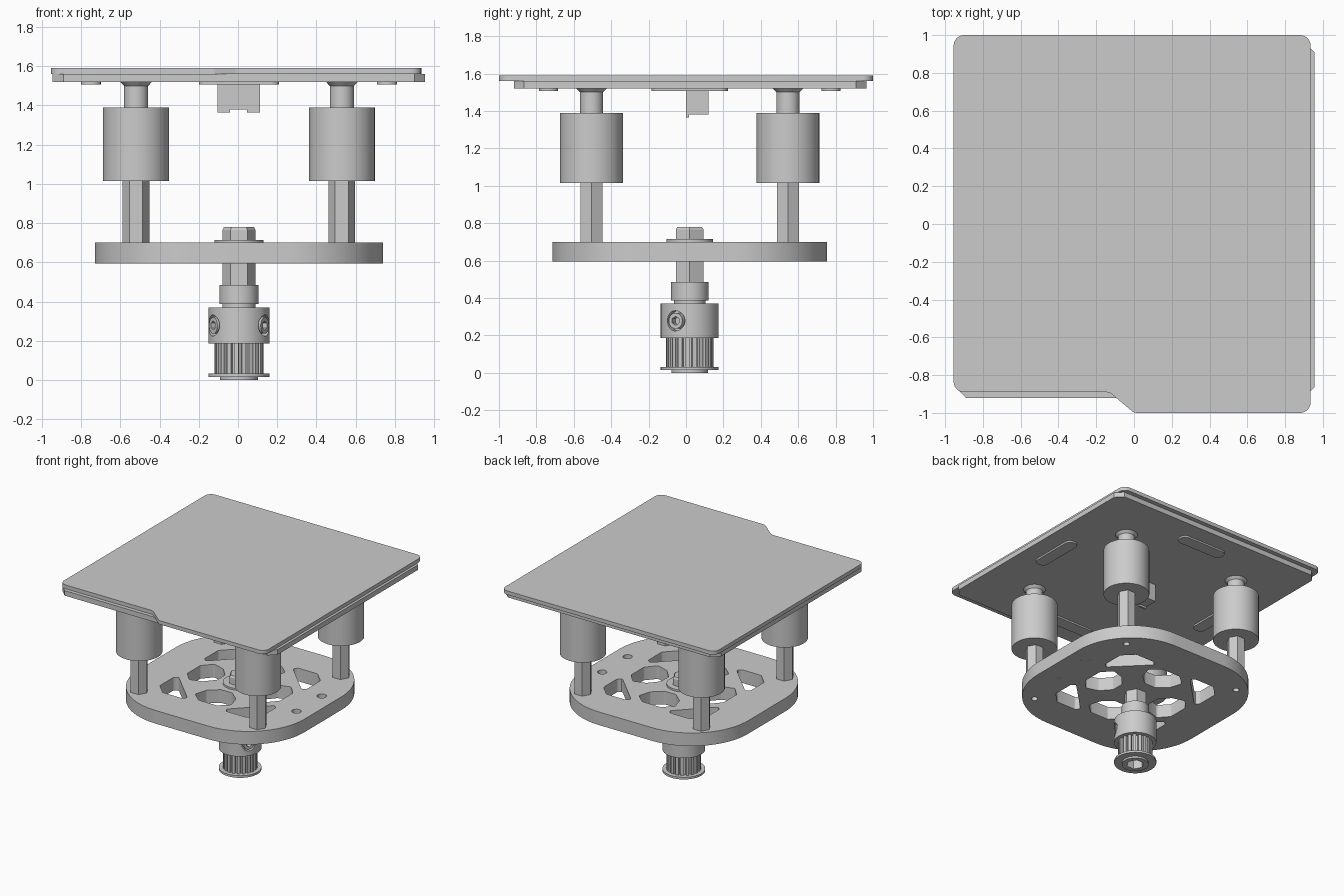
import bpy, bmesh, math
from mathutils import Vector, Matrix

cube = bpy.data.objects.get("Cube")
if cube:
    bpy.data.objects.remove(cube, do_unlink=True)

grey = bpy.data.materials.new("plain grey")
grey.use_nodes = True
color = (0.6, 0.6, 0.6, 1)
grey.diffuse_color = color
grey.node_tree.nodes["Principled BSDF"].inputs["Base Color"].default_value = color

CX, CY = 0.005, 0.02          # axis of the turning assembly
ARM = 0.525                   # post offset from the axis
parts = []


def add(name, mesh):
    obj = bpy.data.objects.new(name, mesh)
    bpy.context.collection.objects.link(obj)
    mesh.materials.clear()
    mesh.materials.append(grey)
    parts.append(obj)
    return obj


def ngon(n, r, x=0, y=0):
    return [(x + r * math.cos(math.tau * i / n), y + r * math.sin(math.tau * i / n))
            for i in range(n)]


def fillet(points, r, steps=6):
    """Round every corner of a polygon with an arc of radius r."""
    out = []
    for i, p in enumerate(points):
        p = Vector((*p, 0))
        a = (Vector((*points[i - 1], 0)) - p).normalized()
        b = (Vector((*points[(i + 1) % len(points)], 0)) - p).normalized()
        half = a.angle(b) / 2
        t = r / math.tan(half)
        c = p + (a + b).normalized() * r / math.sin(half)
        u, w = (p + a * t - c).normalized(), (p + b * t - c).normalized()
        out += [(c + u.slerp(w, k / steps) * r).to_2d() for k in range(steps + 1)]
    return out


def rect(x0, x1, y0, y1):
    return [(x0, y0), (x1, y0), (x1, y1), (x0, y1)]


def prism(name, z0, z1, outline, holes=(), x=0, y=0):
    """Extruded flat profile with optional holes."""
    curve = bpy.data.curves.new(name, 'CURVE')
    curve.dimensions = '2D'
    curve.fill_mode = 'BOTH'
    curve.extrude = (z1 - z0) / 2
    for loop in [outline, *holes]:
        spline = curve.splines.new('POLY')
        spline.points.add(len(loop) - 1)
        for pt, co in zip(spline.points, loop):
            pt.co = (co[0], co[1], 0, 1)
        spline.use_cyclic_u = True
    temp = bpy.data.objects.new(name + " profile", curve)
    bpy.context.collection.objects.link(temp)
    graph = bpy.context.evaluated_depsgraph_get()
    mesh = bpy.data.meshes.new_from_object(temp.evaluated_get(graph))
    bpy.data.objects.remove(temp, do_unlink=True)
    bm = bmesh.new()
    bm.from_mesh(mesh)
    bmesh.ops.remove_doubles(bm, verts=bm.verts, dist=1e-5)
    bmesh.ops.recalc_face_normals(bm, faces=bm.faces)
    bmesh.ops.translate(bm, verts=bm.verts, vec=(x, y, (z0 + z1) / 2))
    bm.to_mesh(mesh)
    bm.free()
    return add(name, mesh)


def cone(name, z0, z1, r0, r1, x=CX, y=CY, n=48):
    bm = bmesh.new()
    turn = Matrix.Translation((x, y, (z0 + z1) / 2)) @ Matrix.Rotation(math.pi / 2, 4, 'Z')
    bmesh.ops.create_cone(bm, cap_ends=True, segments=n, radius1=r0, radius2=r1,
                          depth=z1 - z0, matrix=turn)
    mesh = bpy.data.meshes.new(name)
    bm.to_mesh(mesh)
    bm.free()
    return add(name, mesh)


def disc(name, z0, z1, r, x=CX, y=CY, n=48):
    return cone(name, z0, z1, r, r, x, y, n)


# Top sheet with a stepped front edge, and the chamfered bed below it
sheet = [(-.955, -.89), (-.13, -.89), (0, -1), (.935, -1), (.935, 1), (-.955, 1)]
prism("top_sheet", 1.56, 1.59, fillet(sheet, 0.055))
bx0, bx1, by0, by1, ch = -.945, .955, -.92, .965, .055
bed = [(bx0 + ch, by0), (bx1 - ch, by0), (bx1, by0 + ch), (bx1, by1 - ch),
       (bx1 - ch, by1), (bx0 + ch, by1), (bx0, by1 - ch), (bx0, by0 + ch)]
prism("bed", 1.52, 1.56, bed)

# Long pads under the bed, one by each edge
for s in (-1, 1):
    prism("side_pad", 1.507, 1.521, fillet(rect(-.05, .05, -.205, .205), .045),
          x=CX + s * .755, y=CY)
    prism("end_pad", 1.507, 1.521, fillet(rect(-.205, .205, -.05, .05), .045),
          x=CX, y=CY + s * .755)

# Connector block hanging under the bed
prism("connector", 1.38, 1.521, rect(-.105, .113, 0, .12))
for x0, x1 in ((-.105, -.04), (.045, .113)):
    prism("connector_lip", 1.365, 1.381, rect(x0, x1, 0, .016))

# Carrier plate with weight-saving holes
truss = [(.42, -.18), (.46, -.18), (.58, -.06), (.58, .06), (.46, .18), (.42, .18)]
pocket = [(.17, -.05), (.24, -.13), (.34, -.16), (.41, -.08),
          (.41, .08), (.34, .16), (.24, .13), (.17, .05)]


def spin(points, angle):
    turn = Matrix.Rotation(angle, 2)
    return [turn @ Vector(p) for p in points]


holes = []
for i in range(4):
    a = i * math.pi / 2
    holes.append(spin(fillet(pocket, .02, 3), a))
    holes.append(spin(fillet(truss, .018, 3), a + math.pi / 4))
    holes.append(spin(ngon(20, .024, ARM, ARM), a))
for s in (-1, 1):
    holes.append(ngon(24, .035, .61, s * .16))
    disc("blind_hole_floor", .596, .64, .035, CX + .61, CY + s * .16, 24)
prism("carrier_plate", .595, .7, fillet(rect(-.735, .735, -.735, .735), .5, 20),
      holes, CX, CY)

# Four hex posts, damper cylinders and flared necks
for sx in (-1, 1):
    for sy in (-1, 1):
        x, y = CX + sx * ARM, CY + sy * ARM
        disc("hex_post", .699, 1.02, .068, x, y, 6)
        disc("damper", 1.015, 1.39, .168, x, y)
        disc("damper_neck", 1.389, 1.5, .062, x, y)
        cone("neck_flare", 1.5, 1.521, .062, .082, x, y)

# Central nut, washer, shaft and collar
disc("washer", .699, .714, .125)
disc("nut", .713, .765, .085, n=6)
cone("nut_top", .765, .78, .085, .076, n=6)
disc("hex_shaft", .48, .7, .085, n=6)
disc("collar", .387, .485, .1)
disc("collar_neck", .365, .388, .085)

# Pulley: clamping body, toothed drum and flanges with a hex bore
body = disc("pulley_body", .185, .37, .155)
teeth = []
for i in range(20):
    for k, r in ((0, .105), (.3, .105), (.36, .126), (.94, .126)):
        a = math.tau * (i + k) / 20
        teeth.append((r * math.cos(a), r * math.sin(a)))
bore = ngon(6, .065)
prism("pulley_teeth", .03, .186, teeth, [bore], CX, CY)
prism("pulley_flange", .015, .032, ngon(48, .155), [bore], CX, CY)
prism("pulley_foot", 0, .016, ngon(48, .098), [bore], CX, CY)

# Recessed set screws, two at a third of a turn apart
for deg in (-30, 210):
    pose = (Matrix.Translation((CX, CY, .278)) @ Matrix.Rotation(math.radians(deg), 4, 'Z')
            @ Matrix.Rotation(math.pi / 2, 4, 'Y'))
    cutter = disc("screw_recess_cutter", .115, .2, .054, 0, 0, 32)
    cutter.matrix_world = pose
    cutter.hide_render = True
    cutter.hide_set(True)
    parts.remove(cutter)
    cut = body.modifiers.new("screw recess", 'BOOLEAN')
    cut.object = cutter
    cut.operation = 'DIFFERENCE'
    cut.solver = 'EXACT'
    screw = prism("set_screw", .11, .152, ngon(32, .042), [ngon(6, .024)])
    screw.matrix_world = pose

# Smooth the round walls and keep the edges sharp
bpy.ops.object.select_all(action='DESELECT')
for obj in parts:
    obj.select_set(True)
bpy.context.view_layer.objects.active = parts[0]
bpy.ops.object.shade_smooth_by_angle(angle=math.radians(30))
